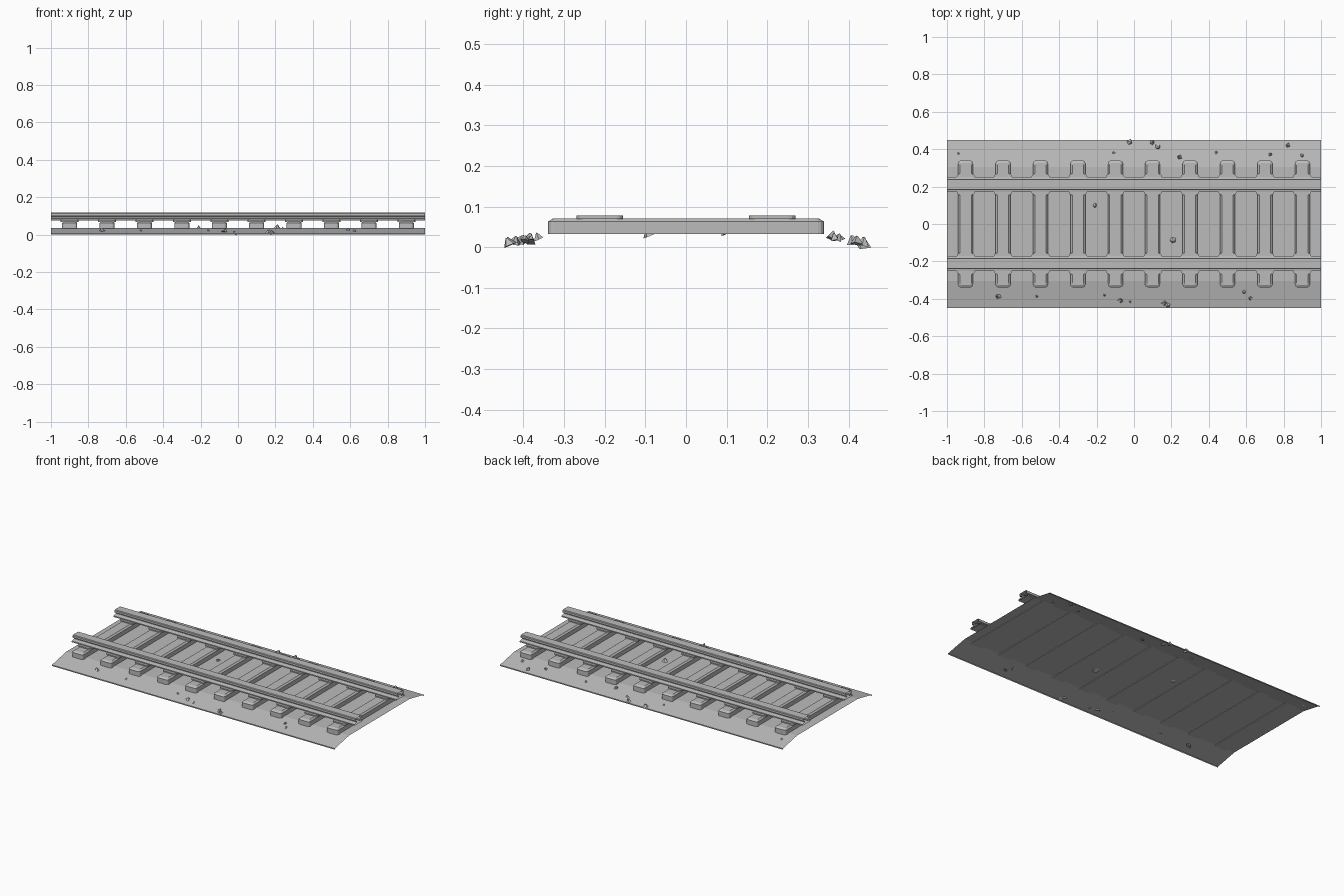
import bpy, bmesh, math, random
from mathutils import Euler

cube = bpy.data.objects.get("Cube")
if cube:
    bpy.data.objects.remove(cube, do_unlink=True)
random.seed(4)

grey = bpy.data.materials.new("plain grey")
grey.use_nodes = True
COLOR = (0.5, 0.5, 0.5, 1)
grey.diffuse_color = COLOR
grey.node_tree.nodes["Principled BSDF"].inputs["Base Color"].default_value = COLOR


def finish(name, bm, location=(0, 0, 0)):
    mesh = bpy.data.meshes.new(name)
    bm.to_mesh(mesh)
    bm.free()
    mesh.materials.append(grey)
    ob = bpy.data.objects.new(name, mesh)
    ob.location = location
    bpy.context.collection.objects.link(ob)
    return ob


def extrude_along_track(name, profile, closed, y=0):
    """Open-ended strip following a (y, z) profile from x = -1 to x = 1."""
    bm = bmesh.new()
    rows = [[bm.verts.new((x, p, z)) for p, z in profile] for x in (-1, 1)]
    n = len(profile)
    for i in range(n if closed else n - 1):
        j = (i + 1) % n
        bm.faces.new((rows[0][i], rows[1][i], rows[1][j], rows[0][j]))
    return finish(name, bm, (0, y, 0))


def rounded_block(name, layers, location):
    """Loft of rounded rectangles; each layer is (half_x, half_y, radius, z)."""
    bm = bmesh.new()
    rings = []
    for hx, hy, r, z in layers:
        ring = []
        for k, (sx, sy) in enumerate(((1, 1), (-1, 1), (-1, -1), (1, -1))):
            for step in range(4):
                a = math.radians(90 * k + 30 * step)
                ring.append(bm.verts.new((sx * (hx - r) + r * math.cos(a),
                                          sy * (hy - r) + r * math.sin(a), z)))
        rings.append(ring)
    for low, high in zip(rings, rings[1:]):
        for i in range(len(low)):
            j = (i + 1) % len(low)
            bm.faces.new((low[i], low[j], high[j], high[i]))
    bm.faces.new(rings[-1])
    bm.faces.new(rings[0][::-1])
    return finish(name, bm, location)


# Ballast bed: thin sheet with sloping shoulders and a small lip
EDGE, CREST, LIP, TOP = 0.45, 0.305, 0.007, 0.036
half = [(EDGE, 0), (EDGE, LIP), (CREST, TOP)]
extrude_along_track("ballast_bed", [(-y, z) for y, z in half] + half[::-1], False)

# Rails: hollow I-shaped profile with base, web and head
RAIL_Y = 0.211
rail_half = [(0.041, 0.077), (0.041, 0.084), (0.014, 0.089), (0.014, 0.098),
             (0.03, 0.101), (0.03, 0.114), (0.026, 0.118)]
rail_profile = rail_half + [(-y, z) for y, z in rail_half[::-1]]
for side, s in (("left", 1), ("right", -1)):
    extrude_along_track(side + "_rail", rail_profile, True, s * RAIL_Y)

# Sleepers with chamfered tops, and a seat plate under each rail
for i in range(10):
    x = -0.9 + 0.2 * i
    rounded_block("sleeper", [(0.04, 0.339, 0.014, 0.033), (0.04, 0.339, 0.014, 0.063),
                              (0.03, 0.326, 0.01, 0.071)], (x, 0, 0))
    for s in (1, -1):
        rounded_block("rail_seat", [(0.048, 0.057, 0.016, 0.069),
                                    (0.048, 0.057, 0.016, 0.078)], (x, s * 0.212, 0))

# Loose stones: (x, y, size)
stones = [(-.94, .375, .009), (-.02, .437, .02), (-.11, .38, .009), (.1, .437, .018),
          (.13, .41, .018), (.24, .36, .018), (.44, .38, .01), (.73, .375, .014),
          (.82, .42, .019), (.9, .365, .013), (-.21, .095, .015), (.21, -.09, .021),
          (-.73, -.385, .018), (-.52, -.385, .009), (-.16, -.38, .009), (-.07, -.405, .018),
          (-.02, -.415, .009), (.165, -.42, .017), (.18, -.437, .018), (.59, -.365, .013),
          (.62, -.395, .013)]
for x, y, size in stones:
    slope = min(1, max(0, (EDGE - abs(y)) / (EDGE - CREST)))
    bm = bmesh.new()
    bmesh.ops.create_cone(bm, cap_ends=True, segments=random.choice((4, 5)),
                          radius1=size, radius2=size * 0.15, depth=size * 1.2)
    for v in bm.verts:
        v.co *= random.uniform(0.8, 1.1)
    stone = finish("loose_stone", bm, (x, y, LIP + (TOP - LIP) * slope + size * 0.25))
    stone.rotation_euler = Euler((random.uniform(-.5, .5), random.uniform(-.5, .5),
                                  random.uniform(0, 6)))
